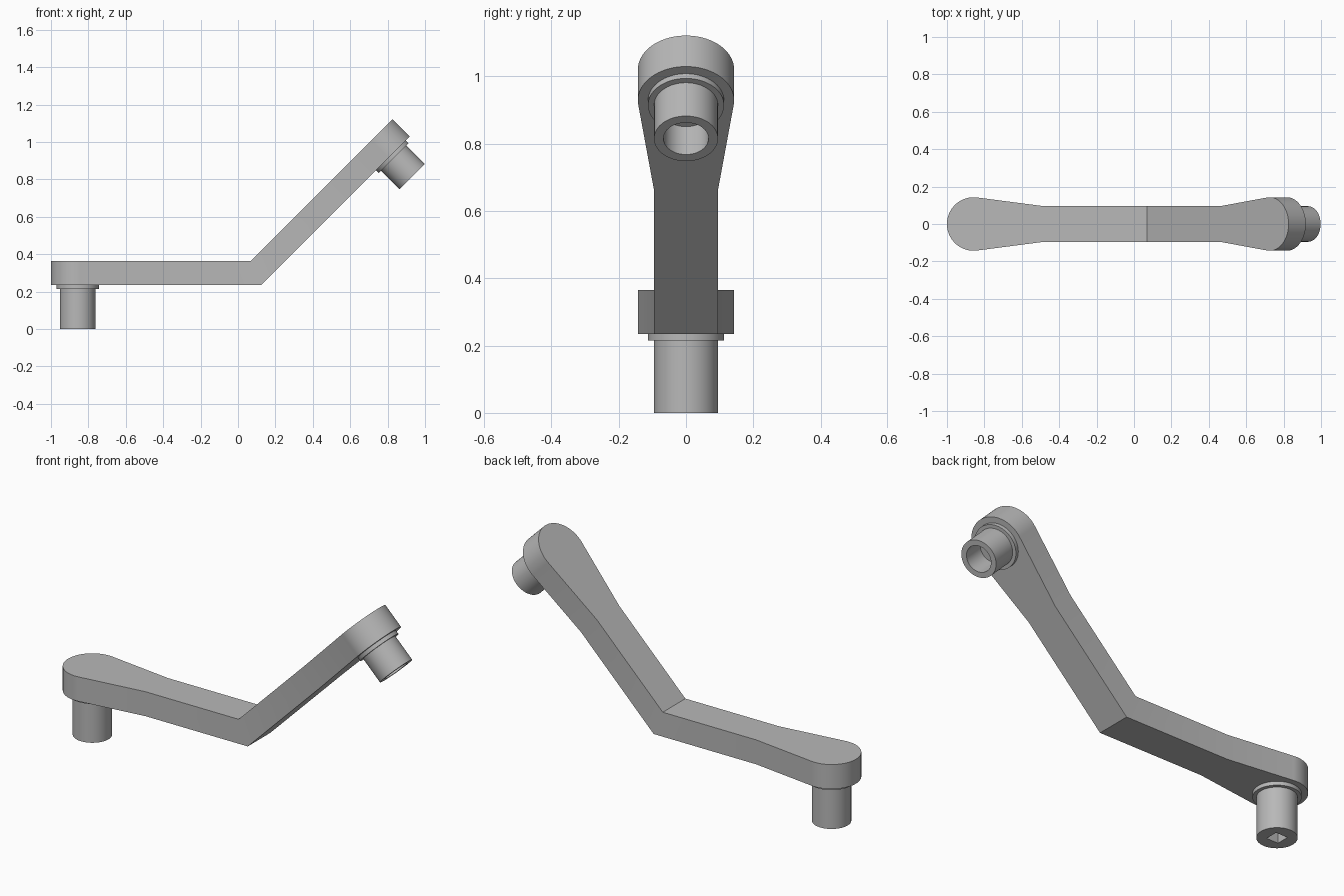
import bpy, bmesh, math
from mathutils import Vector

if "Cube" in bpy.data.objects:
    bpy.data.objects.remove(bpy.data.objects["Cube"])

steel = bpy.data.materials.new("grey steel")
steel.use_nodes = True
colour = (0.48, 0.48, 0.48, 1)
steel.diffuse_color = colour
steel.node_tree.nodes["Principled BSDF"].inputs["Base Color"].default_value = colour

BEND = Vector((0.07, 0, 0.365))   # upper edge of the bend
THICK = 0.13
HALF_WIDTH = 0.095
END_RADIUS = 0.143
END = 0.927                       # bend to the centre of the rounded end
TAPER = 0.55                      # bend to the start of the flare
SEGMENTS = 64
MITRE = THICK * math.tan(math.radians(22.5))


def on_left(s, v, d):
    return BEND + Vector((-s, v, -d))


def on_right(s, v, d):
    k = math.sqrt(0.5)
    return BEND + Vector(((s + d) * k, v, (s - d) * k))


def finish(name, bm):
    bmesh.ops.recalc_face_normals(bm, faces=bm.faces)
    mesh = bpy.data.meshes.new(name)
    bm.to_mesh(mesh)
    bm.free()
    mesh.materials.append(steel)
    obj = bpy.data.objects.new(name, mesh)
    bpy.context.collection.objects.link(obj)
    bpy.ops.object.select_all(action='DESELECT')
    obj.select_set(True)
    bpy.context.view_layer.objects.active = obj
    bpy.ops.object.shade_smooth_by_angle(angle=math.radians(8))


def arm_outline():
    # Straight shank, tangent flare and round end
    gap = END - TAPER
    tangent = (math.pi - math.atan2(HALF_WIDTH, gap)
               - math.acos(END_RADIUS / math.hypot(gap, HALF_WIDTH)))
    pts = [(0, -HALF_WIDTH), (TAPER, -HALF_WIDTH)]
    for i in range(SEGMENTS + 1):
        a = tangent * (2 * i / SEGMENTS - 1)
        pts.append((END + END_RADIUS * math.cos(a), END_RADIUS * math.sin(a)))
    return pts + [(TAPER, HALF_WIDTH), (0, HALF_WIDTH)]


# Bent arm: two mitred halves welded at the bend
bm = bmesh.new()
for place in (on_left, on_right):
    pts = arm_outline()
    top = [bm.verts.new(place(s, v, 0)) for s, v in pts]
    low = [bm.verts.new(place(s if s else -MITRE, v, THICK)) for s, v in pts]
    bm.faces.new(top)
    bm.faces.new(low)
    for i in range(len(pts) - 1):
        bm.faces.new((top[i], top[i + 1], low[i + 1], low[i]))
bmesh.ops.remove_doubles(bm, verts=bm.verts, dist=0.001)
finish("bent_arm", bm)


def peg(name, place, length, hole, depth, square=False):
    # Collar, peg and blind hole as one stack of rings
    end = THICK + length
    rings = [(0.113, THICK - 0.01, False), (0.113, THICK + 0.02, False),
             (HALF_WIDTH, THICK + 0.02, False), (HALF_WIDTH, end, False),
             (hole, end, square), (hole, end - depth, square)]
    bm = bmesh.new()
    loops = []
    for r, d, is_square in rings:
        loop = []
        for i in range(SEGMENTS):
            a = math.tau * i / SEGMENTS
            c, s = math.cos(a), math.sin(a)
            q = r / max(abs(c), abs(s)) if is_square else r
            loop.append(bm.verts.new(place(END + q * c, q * s, d)))
        loops.append(loop)
    for a, b in zip(loops, loops[1:]):
        for i in range(SEGMENTS):
            j = (i + 1) % SEGMENTS
            bm.faces.new((a[i], a[j], b[j], b[i]))
    bm.faces.new(loops[0])
    bm.faces.new(loops[-1])
    finish(name, bm)


peg("square_socket_peg", on_left, 0.235, 0.034, 0.2, square=True)
peg("round_socket_peg", on_right, 0.16, 0.067, 0.117)
